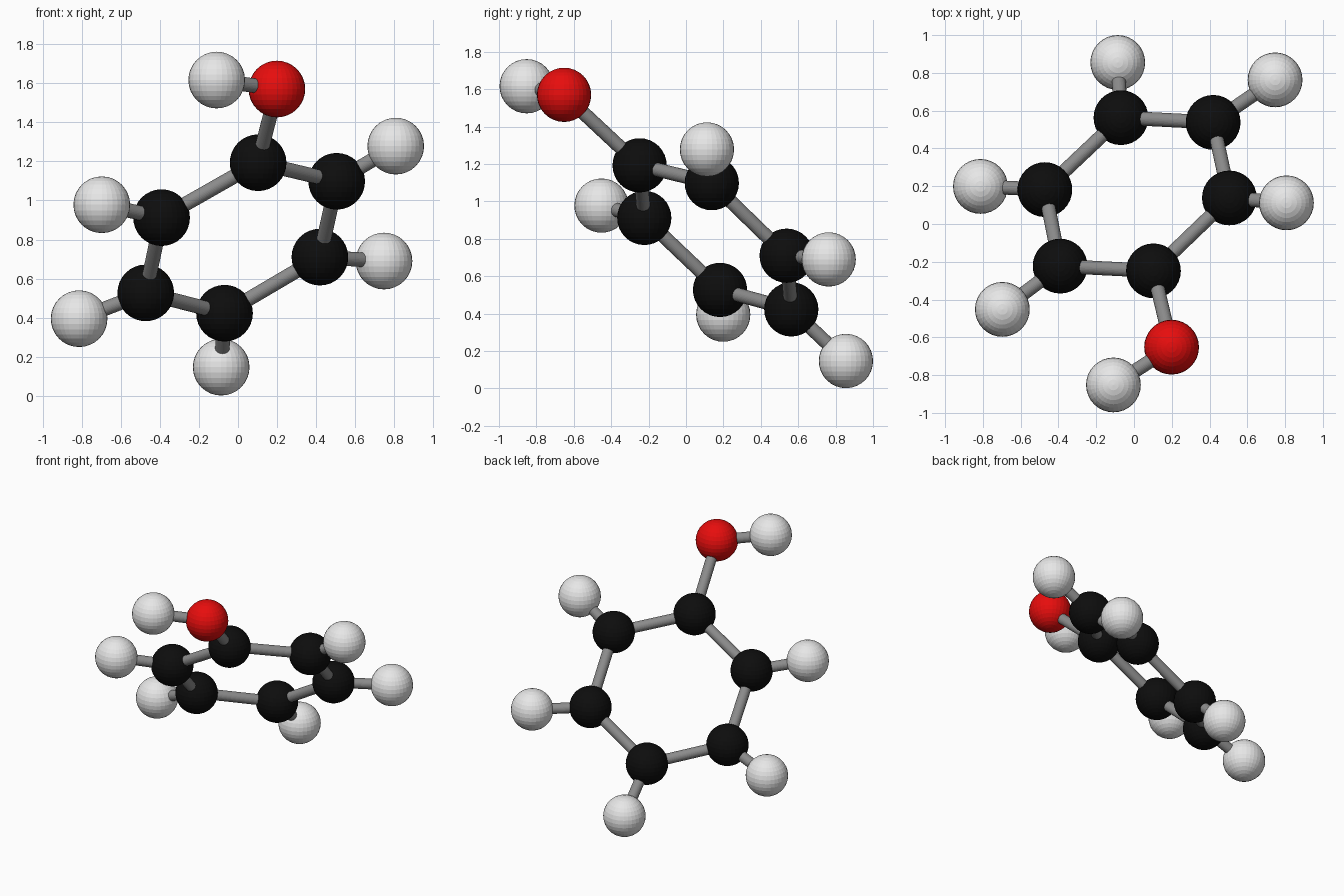
import bpy
from mathutils import Vector

if "Cube" in bpy.data.objects:
    bpy.data.objects.remove(bpy.data.objects["Cube"])

ATOM_R, BOND_R = 0.145, 0.037


def material(name, rgb):
    m = bpy.data.materials.new(name)
    m.diffuse_color = (*rgb, 1)
    m.use_nodes = True
    m.node_tree.nodes["Principled BSDF"].inputs["Base Color"].default_value = m.diffuse_color
    return m


black = material("carbon black", (0.004, 0.004, 0.004))
white = material("hydrogen white", (0.8, 0.8, 0.8))
red = material("oxygen red", (0.8, 0.004, 0.004))
grey = material("bond grey", (0.26, 0.26, 0.26))

# Atom centres
atoms = {
    "carbon_1": (0.103, -0.248, 1.193),
    "carbon_2": (0.505, 0.138, 1.098),
    "carbon_3": (0.419, 0.538, 0.710),
    "carbon_4": (-0.069, 0.563, 0.423),
    "carbon_5": (-0.472, 0.182, 0.527),
    "carbon_6": (-0.391, -0.223, 0.912),
    "oxygen": (0.199, -0.652, 1.570),
    "hydrogen_hydroxyl": (-0.109, -0.852, 1.616),
    "hydrogen_2": (0.807, 0.112, 1.278),
    "hydrogen_3": (0.747, 0.763, 0.690),
    "hydrogen_4": (-0.086, 0.855, 0.147),
    "hydrogen_5": (-0.813, 0.199, 0.395),
    "hydrogen_6": (-0.697, -0.452, 0.978),
}


def add_atom(name, pos):
    bpy.ops.mesh.primitive_uv_sphere_add(segments=32, ring_count=16, radius=ATOM_R, location=pos)
    ob = bpy.context.object
    ob.name = name
    ob.data.materials.append(
        black if name.startswith("carbon") else red if name == "oxygen" else white)


def add_bond(a, b):
    p, q = Vector(atoms[a]), Vector(atoms[b])
    bpy.ops.mesh.primitive_cylinder_add(vertices=32, radius=BOND_R, depth=(q - p).length,
                                        location=(p + q) / 2)
    ob = bpy.context.object
    ob.rotation_euler = (q - p).to_track_quat('Z', 'Y').to_euler()
    ob.name = f"bond_{a}_{b}"
    ob.data.materials.append(grey)


for name, pos in atoms.items():
    add_atom(name, pos)

# Ring bonds and the hydrogen on each ring carbon
for i in range(1, 7):
    add_bond(f"carbon_{i}", f"carbon_{i % 6 + 1}")
    if i > 1:
        add_bond(f"carbon_{i}", f"hydrogen_{i}")

# Hydroxyl group bonds
add_bond("carbon_1", "oxygen")
add_bond("oxygen", "hydrogen_hydroxyl")
